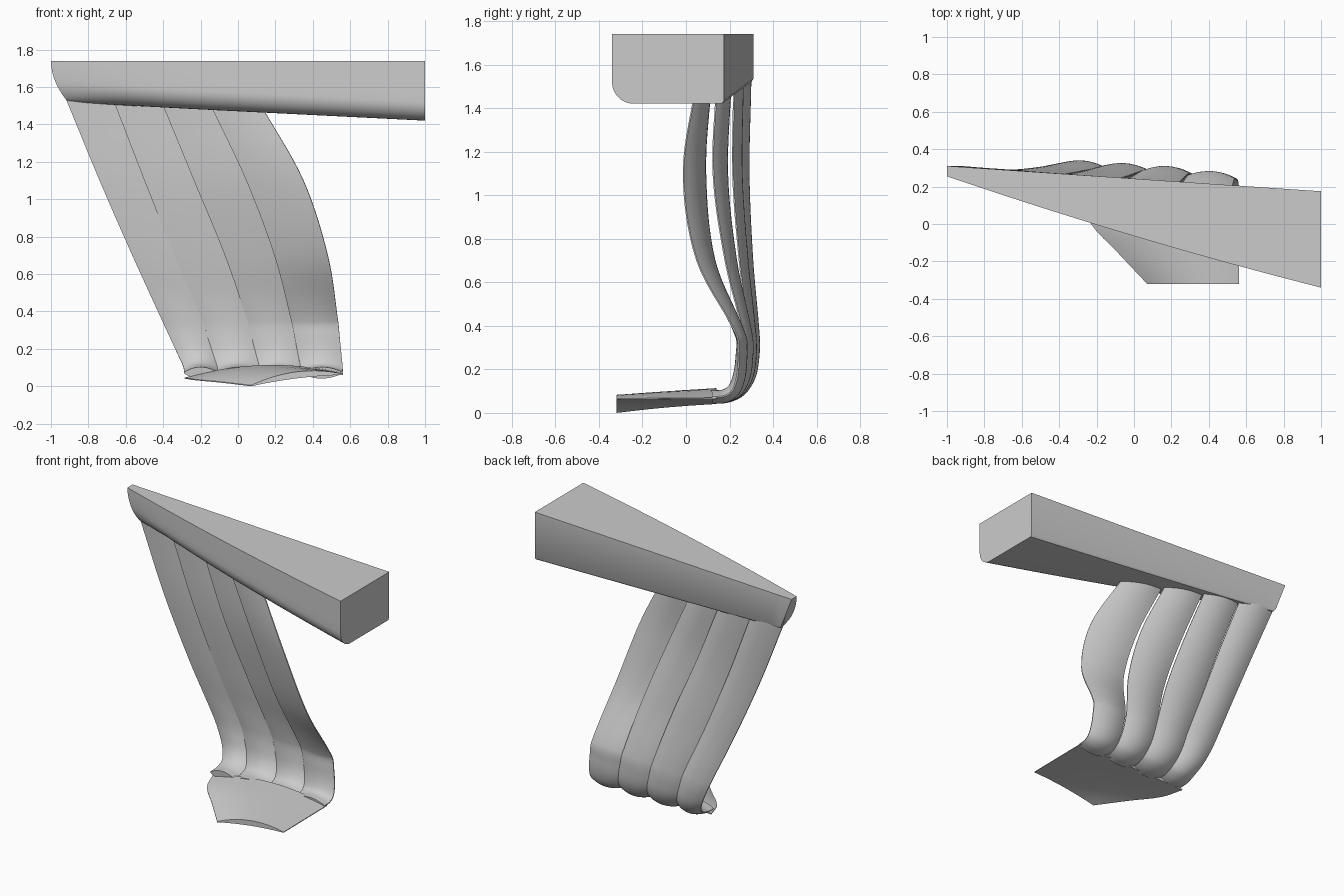
import bpy, bmesh, math
from mathutils import Vector

if "Cube" in bpy.data.objects:
    bpy.data.objects.remove(bpy.data.objects["Cube"])


def loft(name, rings):
    """Skin a list of closed rings and cap both ends."""
    bm = bmesh.new()
    vs = [[bm.verts.new(p) for p in r] for r in rings]
    n = len(rings[0])
    for a, b in zip(vs, vs[1:]):
        for i in range(n):
            j = (i + 1) % n
            bm.faces.new((a[i], a[j], b[j], b[i]))
    bm.faces.new(vs[0])
    bm.faces.new(vs[-1])
    bmesh.ops.recalc_face_normals(bm, faces=bm.faces)
    me = bpy.data.meshes.new(name)
    bm.to_mesh(me)
    bm.free()
    ob = bpy.data.objects.new(name, me)
    bpy.context.collection.objects.link(ob)
    bpy.ops.object.select_all(action='DESELECT')
    bpy.context.view_layer.objects.active = ob
    ob.select_set(True)
    bpy.ops.object.shade_smooth_by_angle(angle=math.radians(40))
    return ob


def spline(pts, steps=7):
    """Catmull-Rom through the given vectors (centripetal-free, simple tangents)."""
    out = []
    last = len(pts) - 1
    for k in range(last):
        p0, p1, p2, p3 = (pts[max(0, min(last, k + d))] for d in (-1, 0, 1, 2))
        d0, d1, d2 = (max((b - a).length, 1e-6) for a, b in ((p0, p1), (p1, p2), (p2, p3)))
        m1 = (p2 - p0) * (d1 / (d1 + (d0 if k else 0)))
        m2 = (p3 - p1) * (d1 / (d1 + (d2 if k < last - 1 else 0)))
        for s in range(steps):
            t = s / steps
            out.append(p1 * (2*t**3 - 3*t*t + 1) + m1 * (t**3 - 2*t*t + t)
                       + p2 * (3*t*t - 2*t**3) + m2 * (t**3 - t*t))
    out.append(pts[-1])
    return out


# tapered top beam with rounded lower front edge and curved thin end
def beam_ring(x):
    back = 0.31 - 0.0675 * (x + 1)
    front = 0.255 - 0.2975 * (x + 1) - 0.022 * (1 - x * x)
    low = 1.515 - 0.05 * (x + 0.9)
    ry = min(0.1, 0.7 * (back - front))
    prof = [(back, 1.74), (front, 1.74)]
    prof += [(front, 1.74 - (1.64 - low) * k / 4) for k in range(1, 4)]
    for k in range(9):
        a = math.pi / 2 * k / 8
        prof.append((front + ry * (1 - math.cos(a)), low + 0.1 * (1 - math.sin(a))))
    prof += [(back - 0.01, low), (back, low + 0.015)]
    fade = (1 - x) / 2
    return [(x + fade ** 6 * 0.095 * ((1.74 - z) / 0.225) ** 2, y, z) for y, z in prof]


loft("top_beam", [beam_ring(-1 + k / 10) for k in range(21)])

# slats: x of the five shared edges at each height, top to bottom
heights = (1.5, 1.1, 0.7, 0.35)
edge_x = [(-0.905, -0.74, -0.565, -0.405, -0.29),
          (-0.655, -0.50, -0.34, -0.19, -0.11),
          (-0.40, -0.235, -0.07, 0.05, 0.115),
          (-0.145, 0.045, 0.195, 0.285, 0.335),
          (0.125, 0.35, 0.48, 0.535, 0.56)]
# depth of each slat's left and right edge at those heights
edge_y = [((0.28, 0.27, 0.285, 0.315), (0.255, 0.25, 0.27, 0.30)),
          ((0.245, 0.24, 0.265, 0.30), (0.22, 0.215, 0.245, 0.285)),
          ((0.20, 0.185, 0.22, 0.285), (0.14, 0.125, 0.18, 0.265)),
          ((0.11, 0.09, 0.13, 0.255), (0.045, -0.012, 0.05, 0.235))]
# curl below the slats: depth, height, share of the sideways stagger kept
curl = ((0.313, 0.26, 0.9), (0.295, 0.17, 0.75), (0.25, 0.105, 0.45),
        (0.19, 0.078, 0.15), (0.12, 0.072, 0))


def slat_edge(xs, ys):
    pts = [Vector((x, y, z)) for x, y, z in zip(xs, ys, heights)]
    pts.insert(0, pts[0] * 1.15 - pts[1] * 0.15)
    for y, z, keep in curl:
        t = min(1, (0.35 - z) / 0.25)
        pts.append(Vector((xs[3] + (xs[4] - xs[3]) * t, y - keep * (0.315 - ys[3]), z)))
    return spline(pts)


for i in range(4):
    left = slat_edge(edge_x[i], edge_y[i][0])
    right = slat_edge(edge_x[i + 1], edge_y[i][1])
    rings = []
    for k, (a, b) in enumerate(zip(left, right)):
        p, q = max(k - 1, 0), min(k + 1, len(left) - 1)
        tangent = left[q] + right[q] - left[p] - right[p]
        nrm = (b - a).cross(tangent).normalized()
        low = min(1, max(0, (0.5 - a.z) / 0.4))
        back, front = 0.028, 0.004 + 0.024 * low
        us = [j / 10 for j in range(11)]
        ring = [a.lerp(b, u) + nrm * (0.003 + back * 4 * u * (1 - u)) for u in us]
        ring += [a.lerp(b, u) - nrm * (0.003 + front * 4 * u * (1 - u)) for u in reversed(us)]
        rings.append(ring)
    loft(f"slat_{i + 1}", rings)

# foot plate: shallow arched top, slightly hollow underside, slanted left side
foot = spline([Vector(p) for p in ((0.07, -0.32, 0.003), (-0.09, -0.15, 0.022),
                                   (-0.23, 0.0, 0.035), (-0.285, 0.14, 0.044))], 4)
rings = []
for a in foot:
    t = (a.y + 0.32) / 0.46
    b = Vector((0.562, a.y, 0.064 + 0.004 * t))
    us = [j / 16 for j in range(17)]
    bump = [4 * u * (1 - u) for u in us]
    top = [a.lerp(b, u) + Vector((0, 0, 0.002 + (0.042 + 0.013 * t) * h))
           for u, h in zip(us, bump)]
    bottom = [a.lerp(b, u) + Vector((0, 0, -0.003 + 0.012 * (1 - t) * h))
              for u, h in zip(us, bump)]
    rings.append(top + bottom[::-1])
loft("foot_plate", rings)
